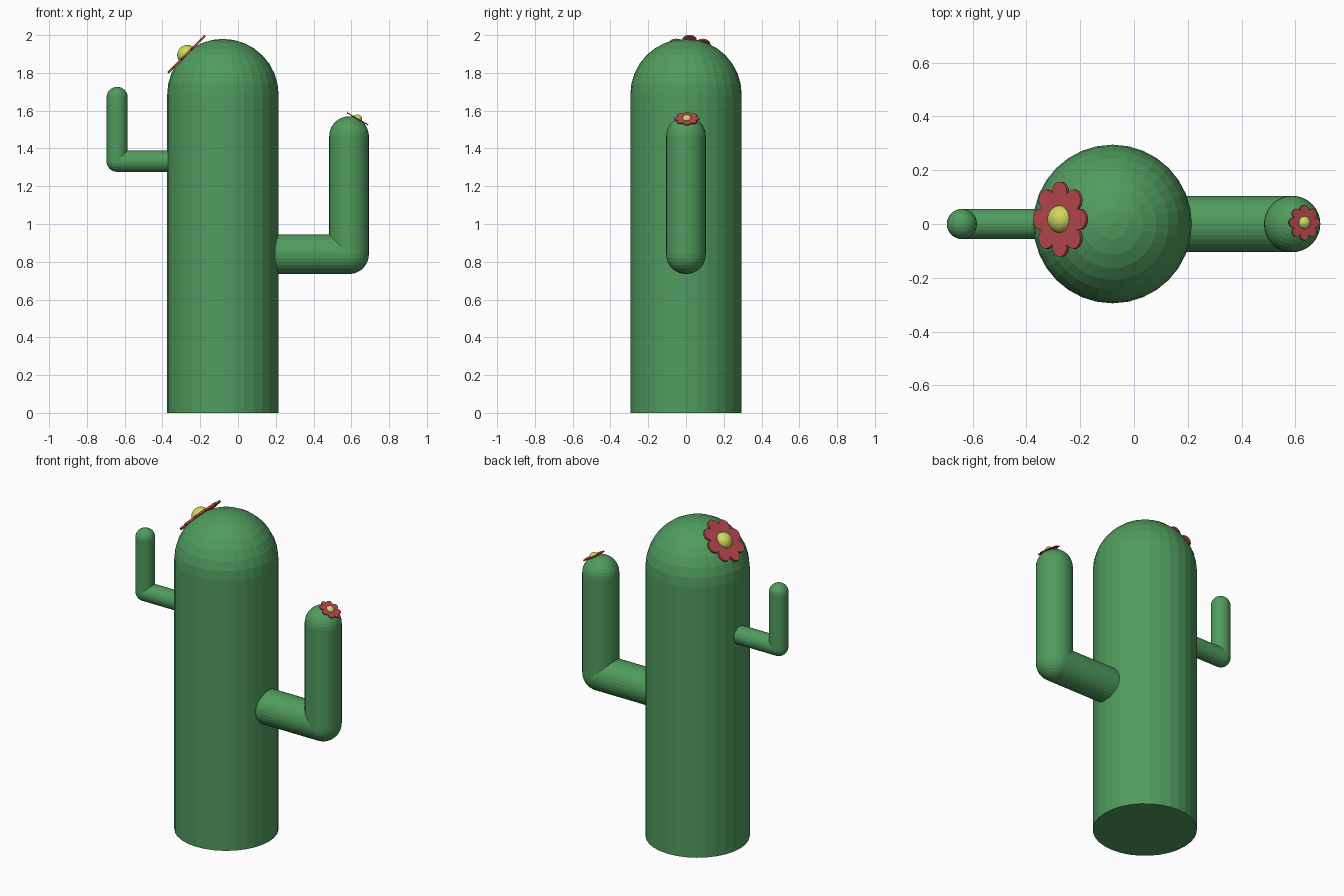
import bpy
import bmesh
from math import sin, cos, pi, radians
from mathutils import Matrix, Vector

cube = bpy.data.objects.get("Cube")
if cube:
    bpy.data.objects.remove(cube, do_unlink=True)


def material(name, rgb):
    mat = bpy.data.materials.new(name)
    mat.use_nodes = True
    mat.diffuse_color = (*rgb, 1)
    mat.node_tree.nodes["Principled BSDF"].inputs["Base Color"].default_value = (*rgb, 1)
    return mat


GREEN = material("cactus green", (0.08, 0.33, 0.11))
RED = material("petal red", (0.53, 0.07, 0.08))
YELLOW = material("pollen yellow", (0.64, 0.69, 0.11))
SIDES = 32


def finish(name, bm, mat, matrix=Matrix()):
    bmesh.ops.recalc_face_normals(bm, faces=bm.faces)
    mesh = bpy.data.meshes.new(name)
    bm.to_mesh(mesh)
    bm.free()
    mesh.materials.append(mat)
    obj = bpy.data.objects.new(name, mesh)
    obj.matrix_world = matrix
    bpy.context.collection.objects.link(obj)
    return obj


def stem(name, x, bottom, top, radius, round_bottom):
    """Upright stem with a domed top; bottom and top are the dome centres."""
    steps = SIDES // 4
    arc = [i * pi / 2 / steps for i in range(steps + 1)]
    profile = [(radius * cos(a), top + radius * sin(a)) for a in arc[:-1]]
    if round_bottom:
        low = [(radius * cos(a), bottom - radius * sin(a)) for a in arc[:-1]]
        profile = [(0, bottom - radius)] + low[::-1] + profile
    else:
        profile = [(0, bottom), (radius, bottom)] + profile
    profile.append((0, top + radius))
    bm = bmesh.new()
    verts = [bm.verts.new((r, 0, z)) for r, z in profile]
    edges = [bm.edges.new(pair) for pair in zip(verts, verts[1:])]
    bmesh.ops.spin(bm, geom=verts + edges, axis=(0, 0, 1), cent=(0, 0, 0),
                   angle=2 * pi, steps=SIDES)
    bmesh.ops.remove_doubles(bm, verts=bm.verts, dist=0.0005)
    return finish(name, bm, GREEN, Matrix.Translation((x, 0, 0)))


def branch(name, x_start, x_end, z, radius):
    """Level tube from inside the trunk out to the elbow."""
    bm = bmesh.new()
    bmesh.ops.create_cone(bm, cap_ends=True, segments=SIDES, radius1=radius,
                          radius2=radius, depth=abs(x_end - x_start))
    place = Matrix.Translation(((x_start + x_end) / 2, 0, z))
    return finish(name, bm, GREEN, place @ Matrix.Rotation(pi / 2, 4, 'Y'))


def flower(name, centre, tilt, radius, thickness):
    """Scalloped disc with eight petals and a round middle."""
    place = Matrix.Translation(centre) @ Matrix.Rotation(radians(tilt), 4, 'Y')
    petals, steps = 8, 8
    ring, lobe = 0.72 * radius, 0.28 * radius
    bm = bmesh.new()
    outline = []
    for p in range(petals):
        turn = 2 * pi * p / petals
        root = Vector((ring * cos(turn), ring * sin(turn), -thickness / 2))
        for s in range(steps):
            a = turn + radians(-100 + 200 * s / (steps - 1))
            outline.append(bm.verts.new(root + lobe * Vector((cos(a), sin(a), 0))))
    face = bm.faces.new(outline)
    grown = bmesh.ops.extrude_face_region(bm, geom=[face], use_keep_orig=True)
    top = [v for v in grown["geom"] if isinstance(v, bmesh.types.BMVert)]
    bmesh.ops.translate(bm, verts=top, vec=(0, 0, thickness))
    finish(name + "_petals", bm, RED, place)

    bm = bmesh.new()
    bmesh.ops.create_uvsphere(bm, u_segments=24, v_segments=12, radius=0.37 * radius)
    bmesh.ops.scale(bm, verts=bm.verts, vec=(1, 1, 0.9))
    finish(name + "_middle", bm, YELLOW, place)


# Trunk
TRUNK_X = -0.08
stem("trunk", TRUNK_X, 0, 1.685, 0.295, False)

# Arms: a level branch and an upright stem each
for side, x, low, high, radius in (("left", 0.588, 0.84, 1.465, 0.105),
                                   ("right", -0.64, 1.332, 1.67, 0.056)):
    branch(side + "_arm_branch", TRUNK_X, x, low, radius)
    stem(side + "_arm_stem", x, low, high, radius, True)

# Flowers
flower("trunk_flower", (-0.273, 0.018, 1.899), -45, 0.14, 0.012)
flower("arm_flower", (0.633, 0.005, 1.557), 30, 0.066, 0.006)
